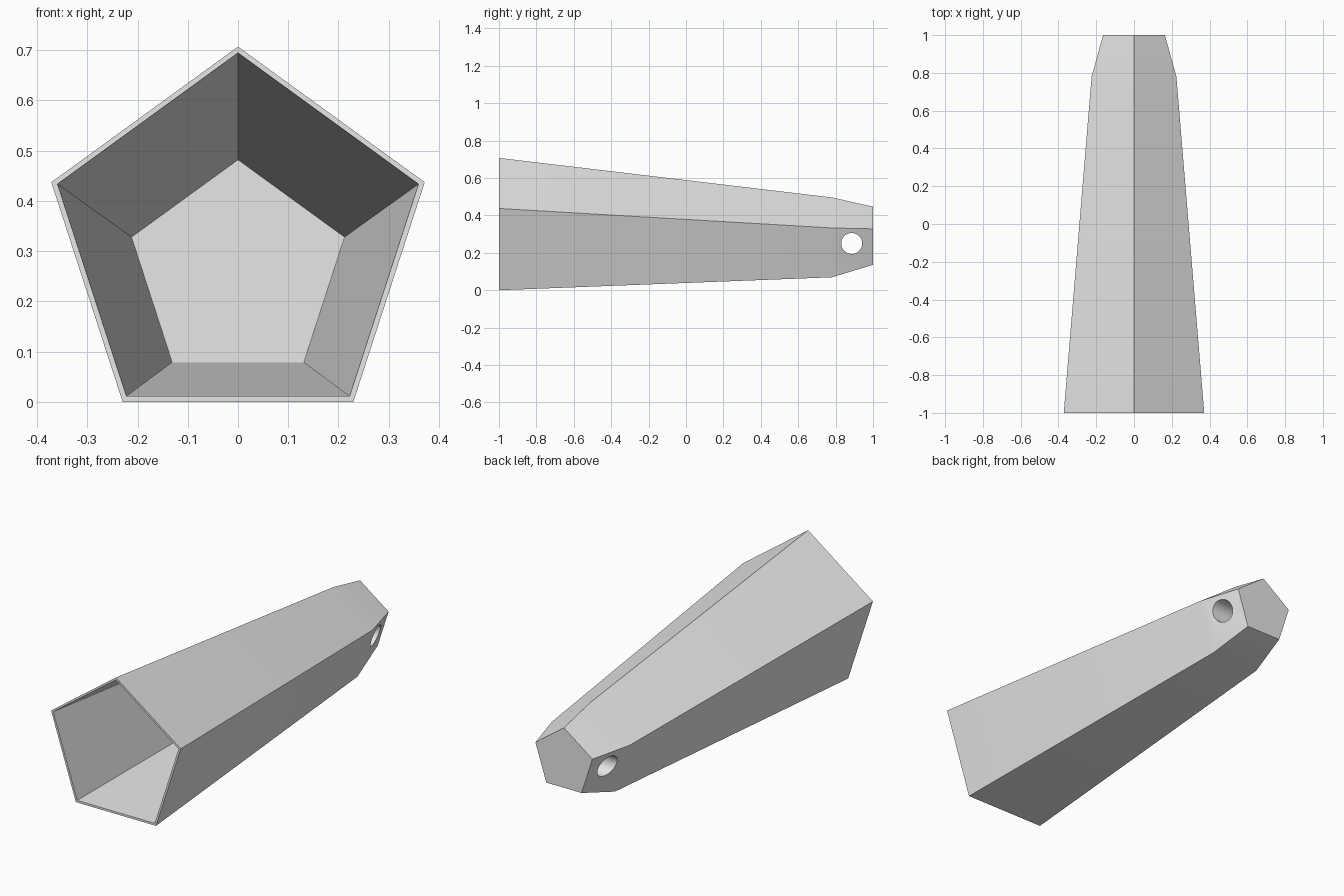
import bpy
import bmesh
import math

cube = bpy.data.objects.get("Cube")
if cube:
    bpy.data.objects.remove(cube, do_unlink=True)

# One plain grey material
grey = bpy.data.materials.new("light grey")
grey.use_nodes = True
colour = (0.8, 0.8, 0.8, 1)
grey.diffuse_color = colour
grey.node_tree.nodes["Principled BSDF"].inputs["Base Color"].default_value = colour

SIDES = 5


def ring(bm, y, z, radius):
    """Pentagon in the xz plane with one corner pointing up."""
    angles = [math.pi / 2 + math.tau * i / SIDES for i in range(SIDES)]
    return [bm.verts.new((radius * math.cos(a), y, z + radius * math.sin(a)))
            for a in angles]


# Tapered hollow body: tip, bend, mouth, then inside the mouth to the inner end
sections = [(1.0, 0.275, 0.172), (0.78, 0.26, 0.236), (-1.0, 0.3163, 0.391),
            (-1.0, 0.3168, 0.378), (0.78, 0.259, 0.223)]
bm = bmesh.new()
rings = [ring(bm, *s) for s in sections]
for a, b in zip(rings, rings[1:]):
    for i in range(SIDES):
        j = (i + 1) % SIDES
        bm.faces.new((a[i], a[j], b[j], b[i]))
bm.faces.new(rings[0])
bm.faces.new(rings[-1])
bmesh.ops.recalc_face_normals(bm, faces=bm.faces[:])
mesh = bpy.data.meshes.new("tapered_body")
bm.to_mesh(mesh)
bm.free()
body = bpy.data.objects.new("tapered_body", mesh)
bpy.context.collection.objects.link(body)
mesh.materials.append(grey)

# Cross hole through the solid tip
bpy.ops.mesh.primitive_cylinder_add(vertices=48, radius=0.056, depth=1,
                                    location=(0, 0.886, 0.25),
                                    rotation=(0, math.pi / 2, 0))
cutter = bpy.context.object
cutter.name = "hole_cutter"
cutter.hide_render = True
cutter.data.materials.append(grey)
cut = body.modifiers.new("cross_hole", "BOOLEAN")
cut.operation = "DIFFERENCE"
cut.solver = "EXACT"
cut.object = cutter

bpy.ops.object.select_all(action="DESELECT")
body.select_set(True)
bpy.context.view_layer.objects.active = body
bpy.ops.object.modifier_apply(modifier=cut.name)
bpy.data.objects.remove(cutter, do_unlink=True)

# Soft bend near the tip, crisp pentagon edges
bpy.ops.object.shade_smooth_by_angle(angle=math.radians(30))
